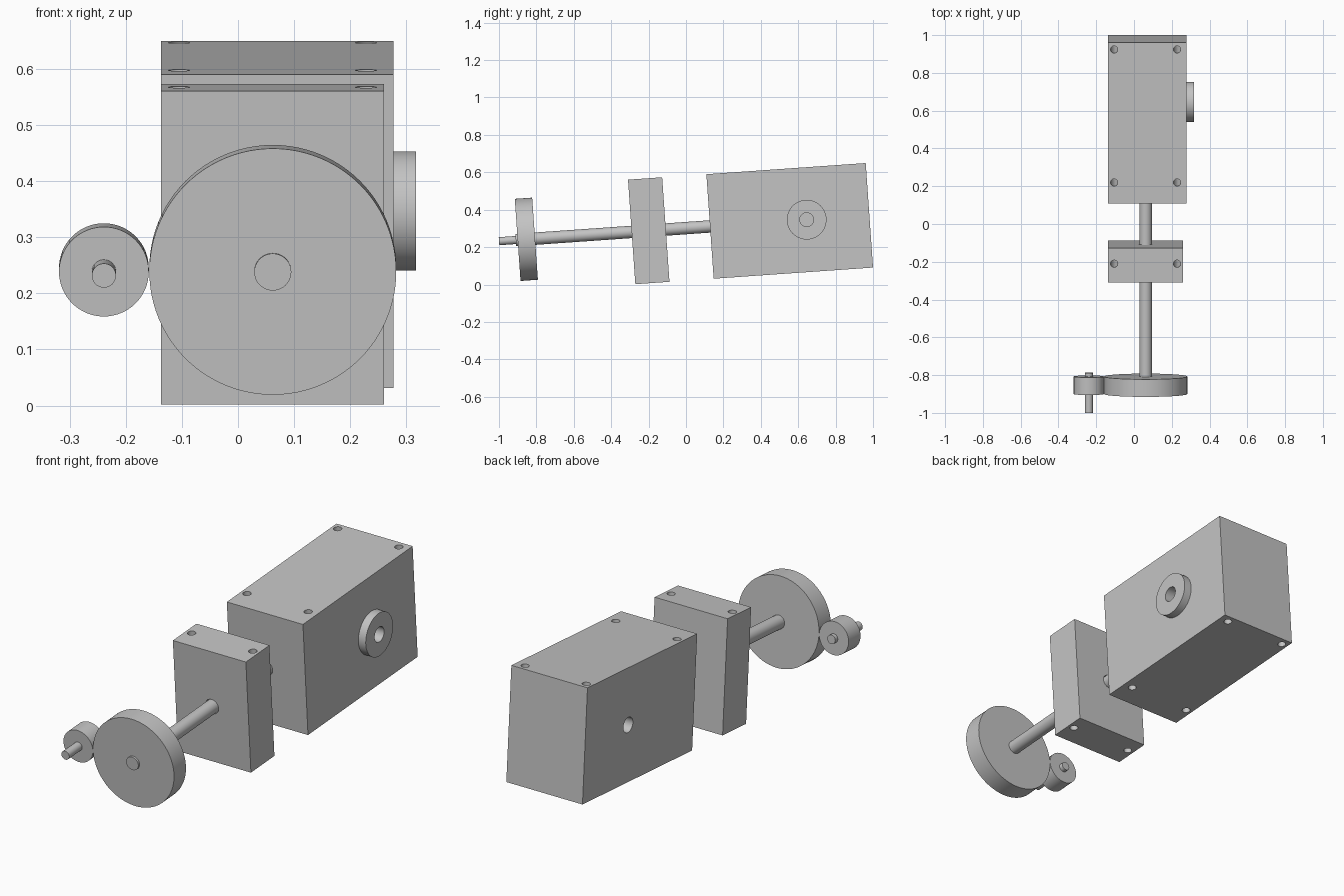
import bpy, bmesh, math
from mathutils import Matrix, Vector

cube = bpy.data.objects.get("Cube")
if cube:
    bpy.data.objects.remove(cube, do_unlink=True)

# One plain grey for everything
grey = bpy.data.materials.new("machined grey")
grey.use_nodes = True
grey.diffuse_color = (0.55, 0.55, 0.55, 1)
grey.node_tree.nodes["Principled BSDF"].inputs["Base Color"].default_value = (0.55, 0.55, 0.55, 1)

# The assembly is laid out along its own y axis, then tilted up at the back
TILT = Matrix.Translation((0, -0.9, 0.2385)) @ Matrix.Rotation(math.radians(4), 4, "X")
SHAFT_X = 0.062


def add_cylinder(bm, start, end, radius, sides=64):
    start, end = Vector(start), Vector(end)
    axis = end - start
    turn = axis.to_track_quat("Z", "Y").to_matrix().to_4x4()
    bmesh.ops.create_cone(bm, cap_ends=True, segments=sides, radius1=radius, radius2=radius,
                          depth=axis.length, matrix=Matrix.Translation((start + end) / 2) @ turn)


def make_object(name, bm):
    mesh = bpy.data.meshes.new(name)
    bm.to_mesh(mesh)
    bm.free()
    mesh.materials.append(grey)
    obj = bpy.data.objects.new(name, mesh)
    obj.matrix_world = TILT
    bpy.context.collection.objects.link(obj)
    return obj


def smooth(obj):
    bpy.ops.object.select_all(action="DESELECT")
    obj.select_set(True)
    bpy.context.view_layer.objects.active = obj
    bpy.ops.object.shade_smooth_by_angle(angle=math.radians(30))


def cylinder(name, start, end, radius, sides=64):
    bm = bmesh.new()
    add_cylinder(bm, start, end, radius, sides)
    return make_object(name, bm)


def block(name, x0, x1, y0, y1, height):
    bm = bmesh.new()
    bmesh.ops.create_cube(bm, size=1, matrix=Matrix.Translation(((x0 + x1) / 2, (y0 + y1) / 2, 0))
                          @ Matrix.Diagonal((x1 - x0, y1 - y0, height, 1)))
    return make_object(name, bm)


def drill(obj, holes):
    """Cut cylindrical holes, each given as start, end and radius."""
    bm = bmesh.new()
    for start, end, radius in holes:
        add_cylinder(bm, start, end, radius, 40)
    cutter = make_object(obj.name + "_cutter", bm)
    cutter.hide_render = True
    mod = obj.modifiers.new("holes", "BOOLEAN")
    mod.object, mod.operation, mod.solver = cutter, "DIFFERENCE", "EXACT"
    bpy.context.view_layer.update()
    graph = bpy.context.evaluated_depsgraph_get()
    result = bpy.data.meshes.new_from_object(obj.evaluated_get(graph))
    obj.modifiers.clear()
    obj.data = result
    bpy.data.objects.remove(cutter, do_unlink=True)


def bolt_holes(rows):
    return [((x, y, -0.4), (x, y, 0.4), 0.019) for y in rows for x in (-0.105, 0.228)]


# Gearbox housing with bolt holes, side bores and a shaft bore
housing = block("gearbox_housing", -0.137, 0.277, 1.031, 1.885, 0.56)
side_bores = [((0.2, 1.549, 0), (0.4, 1.549, 0), 0.037),
              ((-0.2, 1.549, 0), (-0.06, 1.549, 0), 0.037)]
shaft_bore = ((SHAFT_X, 0.5, 0), (SHAFT_X, 1.1, 0), 0.036)
drill(housing, bolt_holes((1.142, 1.848)) + side_bores + [shaft_bore])

# Output boss on the side of the housing
boss = cylinder("output_boss", (0.277, 1.549, 0), (0.317, 1.549, 0), 0.106)
drill(boss, side_bores[:1])

# Bearing block that carries the shaft
bearing = block("bearing_block", -0.137, 0.26, 0.611, 0.794, 0.56)
drill(bearing, bolt_holes((0.711,)) + [shaft_bore])

# Main shaft and its large wheel
shaft = cylinder("main_shaft", (SHAFT_X, -0.01, 0), (SHAFT_X, 1.1, 0), 0.033, 48)
large_wheel = cylinder("large_wheel", (SHAFT_X, 0, 0), (SHAFT_X, 0.093, 0), 0.22, 96)

# Small drive wheel and its pin
small_wheel = cylinder("small_wheel", (-0.239, 0, 0), (-0.239, 0.093, 0), 0.08)
pin = cylinder("small_pin", (-0.239, -0.1, 0), (-0.239, 0.113, 0), 0.0215, 40)

for part in (housing, boss, bearing, shaft, large_wheel, small_wheel, pin):
    smooth(part)
